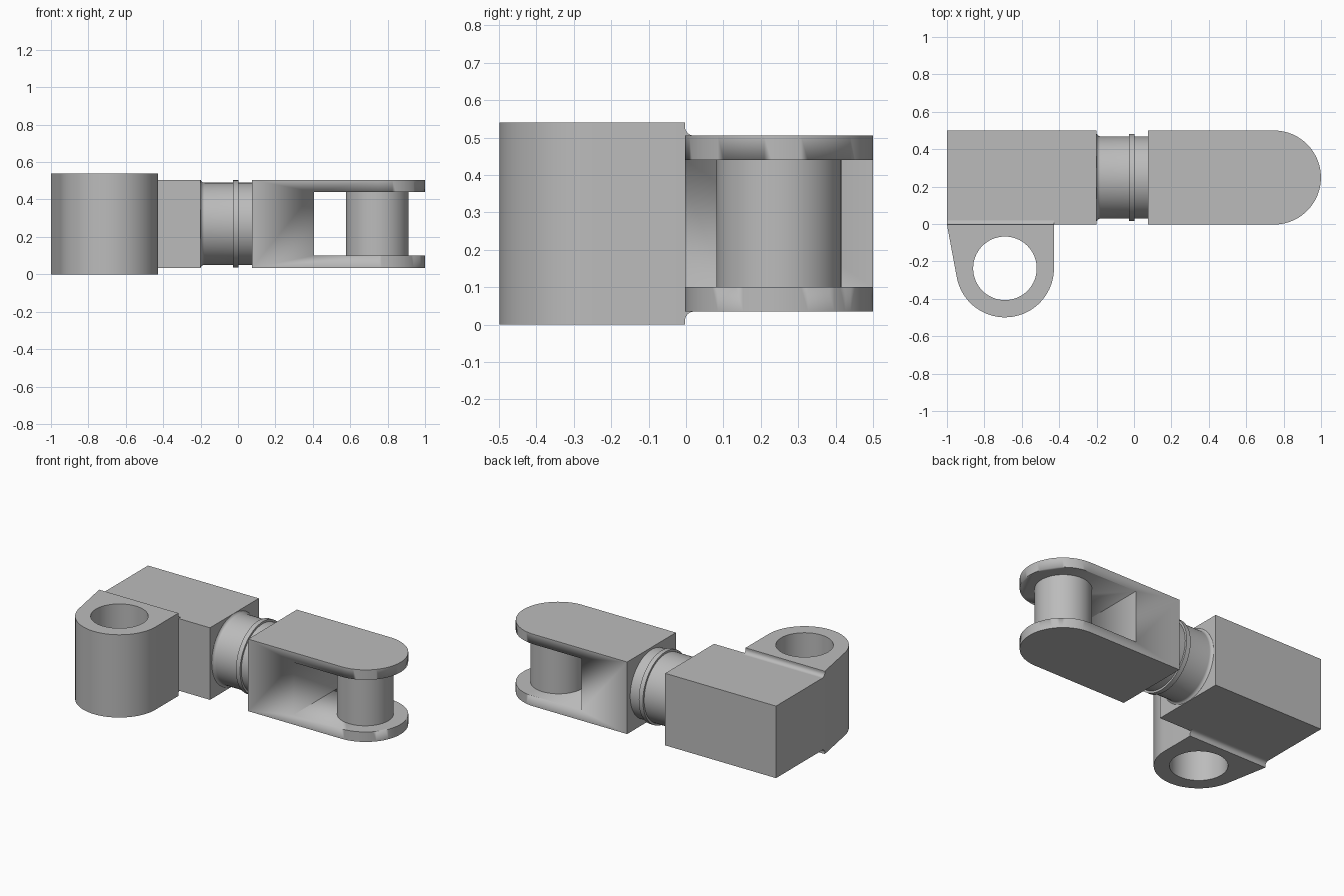
import bpy, bmesh
from math import sin, cos, pi, atan2, acos, hypot
from mathutils import Vector

cube = bpy.data.objects.get("Cube")
if cube:
    bpy.data.objects.remove(cube, do_unlink=True)

steel = bpy.data.materials.new("plain grey steel")
GREY = (0.5, 0.5, 0.5, 1)
steel.use_nodes = True
steel.diffuse_color = GREY
steel.node_tree.nodes["Principled BSDF"].inputs["Base Color"].default_value = GREY

# Shared dimensions
BACK, FRONT = 0.5, -0.003
LOW, HIGH = 0.035, 0.505
MID_Y, MID_Z = (BACK + FRONT) / 2, (LOW + HIGH) / 2
LUG_TOP = 2 * MID_Z


def arc(cx, cy, r, start, end, steps=32):
    """Points on an arc, both ends included."""
    angles = [start + (end - start) * i / steps for i in range(steps + 1)]
    return [(cx + r * cos(a), cy + r * sin(a)) for a in angles]


def circle(cx, cy, r, steps=64):
    return arc(cx, cy, r, 0, 2 * pi, steps)[:-1]


def finish(name, bm, angle=0.5):
    bmesh.ops.recalc_face_normals(bm, faces=bm.faces)
    mesh = bpy.data.meshes.new(name)
    bm.to_mesh(mesh)
    bm.free()
    mesh.materials.append(steel)
    obj = bpy.data.objects.new(name, mesh)
    bpy.context.collection.objects.link(obj)
    bpy.ops.object.select_all(action='DESELECT')
    obj.select_set(True)
    bpy.context.view_layer.objects.active = obj
    bpy.ops.object.shade_smooth_by_angle(angle=angle)
    return obj


def extrude(name, loops, low, high, axis="z"):
    """Fill an outline (later loops are holes) and extrude it along z or x."""
    def place(a, b, c):
        return Vector((a, b, c)) if axis == "z" else Vector((c, a, b))
    bm = bmesh.new()
    edges = []
    for loop in loops:
        verts = [bm.verts.new(place(a, b, low)) for a, b in loop]
        edges += [bm.edges.new((v, verts[i - 1])) for i, v in enumerate(verts)]
    if len(loops) == 1:
        bm.faces.new(verts)
    else:
        bmesh.ops.triangle_fill(bm, edges=edges, use_beauty=True)
    out = bmesh.ops.extrude_face_region(bm, geom=bm.faces[:], use_keep_orig=True)
    moved = [g for g in out["geom"] if isinstance(g, bmesh.types.BMVert)]
    bmesh.ops.translate(bm, verts=moved, vec=place(0, 0, high - low))
    return finish(name, bm)


def rect(a0, a1, b0, b1):
    return [(a0, b0), (a1, b0), (a1, b1), (a0, b1)]


# Body block
extrude("body_block", [rect(-1, -0.2, FRONT, BACK)], LOW, HIGH)

# Side lug: one straight side, one side tangent to the round nose, bored through
cx, cy, r = -0.69, -0.237, 0.262
dx, dy = -1 - cx, FRONT - cy
start = atan2(dy, dx) + acos(r / hypot(dx, dy))
outline = [(-1, FRONT)] + arc(cx, cy, r, start, 2 * pi, 40) + [(cx + r, FRONT)]
extrude("side_lug", [outline, circle(cx, cy, 0.17)], 0, LUG_TOP)

# Concave fillets where the taller lug meets the block
R = 0.025
hollow = arc(FRONT + R, HIGH + R, R, pi, 1.5 * pi, 10)
upper = [(FRONT, HIGH), (FRONT, LUG_TOP)] + hollow
# a thin lip closes the step up to the lug top
upper = [(FRONT - 0.001, HIGH - 0.005), (FRONT - 0.001, LUG_TOP)] + \
        [(FRONT, LUG_TOP)] + hollow + [(FRONT + R, HIGH - 0.005)]
lower = [(y, LUG_TOP - z) for y, z in upper]
for name, profile in (("upper_fillet", upper), ("lower_fillet", lower)):
    extrude(name, [profile], -1, cx + r, "x")

# Neck: turned profile with a flared root and a thin collar
neck = arc(-0.18, 0.24, 0.02, pi, 1.5 * pi, 8)
neck = [(-0.205, 0), (-0.205, 0.234), (-0.2, 0.234)] + [(x, min(q, 0.234)) for x, q in neck[1:]]
neck += [(-0.026, 0.22), (-0.026, 0.233), (0.004, 0.233), (0.004, 0.22), (0.08, 0.22), (0.08, 0)]
bm = bmesh.new()
verts = [bm.verts.new((x, MID_Y, MID_Z + q)) for x, q in neck]
edges = [bm.edges.new(pair) for pair in zip(verts, verts[1:])]
bmesh.ops.spin(bm, geom=verts + edges, cent=(0, MID_Y, MID_Z), axis=(1, 0, 0),
               angle=2 * pi, steps=64)
bmesh.ops.remove_doubles(bm, verts=bm.verts, dist=0.0005)
finish("neck", bm)

# Clevis: round-ended block with a slot cut through the fork
px = 0.748
fork = [(0.075, FRONT)] + arc(px, MID_Y, MID_Y - FRONT, -pi / 2, pi / 2, 40) + [(0.075, BACK)]
clevis = extrude("clevis", [fork], LOW, HIGH)
cutter = extrude("slot_cutter", [rect(0.405, 1.2, -0.2, 0.7)], 0.1, 0.44)
cutter.hide_render = True
slot = clevis.modifiers.new("slot", 'BOOLEAN')
slot.operation, slot.solver, slot.object = 'DIFFERENCE', 'EXACT', cutter
bpy.context.view_layer.objects.active = clevis
bpy.ops.object.modifier_apply(modifier=slot.name)
bpy.data.objects.remove(cutter, do_unlink=True)

# Clevis pin
extrude("clevis_pin", [circle(0.745, MID_Y, 0.167)], 0.095, 0.445)
